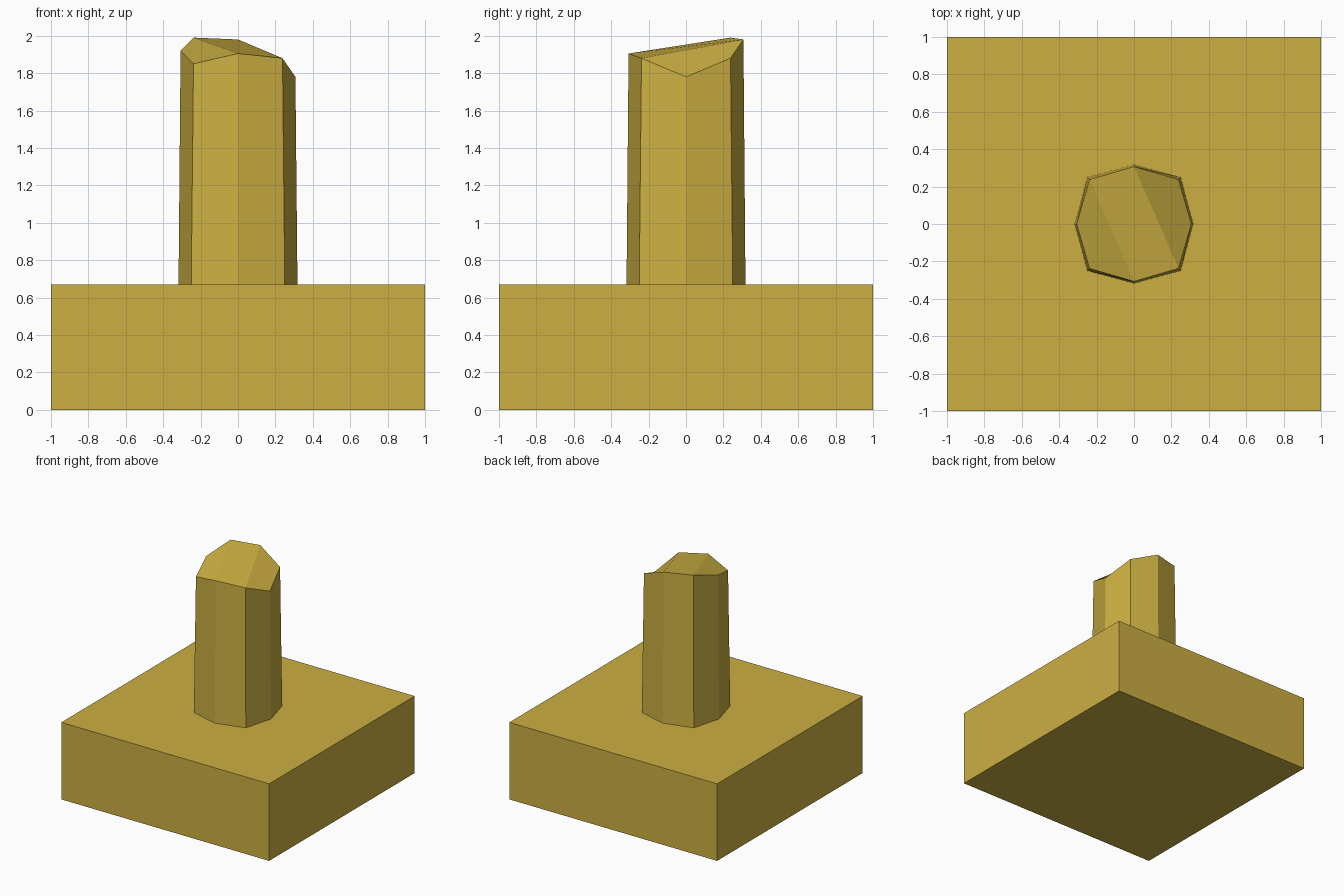
import bpy, bmesh

if "Cube" in bpy.data.objects:
    bpy.data.objects.remove(bpy.data.objects["Cube"])

mat = bpy.data.materials.new("ochre gold")
mat.diffuse_color = (0.60, 0.43, 0.055, 1)
mat.use_nodes = True
mat.node_tree.nodes["Principled BSDF"].inputs["Base Color"].default_value = mat.diffuse_color


def finish(bm, name):
    bmesh.ops.recalc_face_normals(bm, faces=bm.faces)
    mesh = bpy.data.meshes.new(name)
    bm.to_mesh(mesh)
    bm.free()
    mesh.materials.append(mat)
    ob = bpy.data.objects.new(name, mesh)
    bpy.context.collection.objects.link(ob)
    return ob


def octagon(axis, diag):
    # counter-clockwise from +x, slightly fuller on the diagonals
    return [(axis, 0), (diag, diag), (0, axis), (-diag, diag),
            (-axis, 0), (-diag, -diag), (0, -axis), (diag, -diag)]


# Square plinth
H = 0.67
bm = bmesh.new()
bmesh.ops.create_cube(bm, size=1)
for v in bm.verts:
    v.co = (v.co.x * 2, v.co.y * 2, (v.co.z + 0.5) * H)
finish(bm, "plinth")

# Tapered eight-sided post, cut off at the top by three slanted facets
heights = [1.78, 1.88, 1.98, 1.99, 1.92, 1.85, 1.905, 1.88]
bm = bmesh.new()
low = [bm.verts.new((x, y, H)) for x, y in octagon(0.318, 0.25)]
top = [bm.verts.new((x, y, z))
       for (x, y), z in zip(octagon(0.307, 0.238), heights)]
for i in range(8):
    j = (i + 1) % 8
    bm.faces.new((low[i], low[j], top[j], top[i]))
for facet in ((3, 4, 5, 6), (2, 3, 6, 7), (0, 1, 2, 7)):
    bm.faces.new([top[i] for i in facet])
bm.faces.new(low[::-1])
finish(bm, "post")
